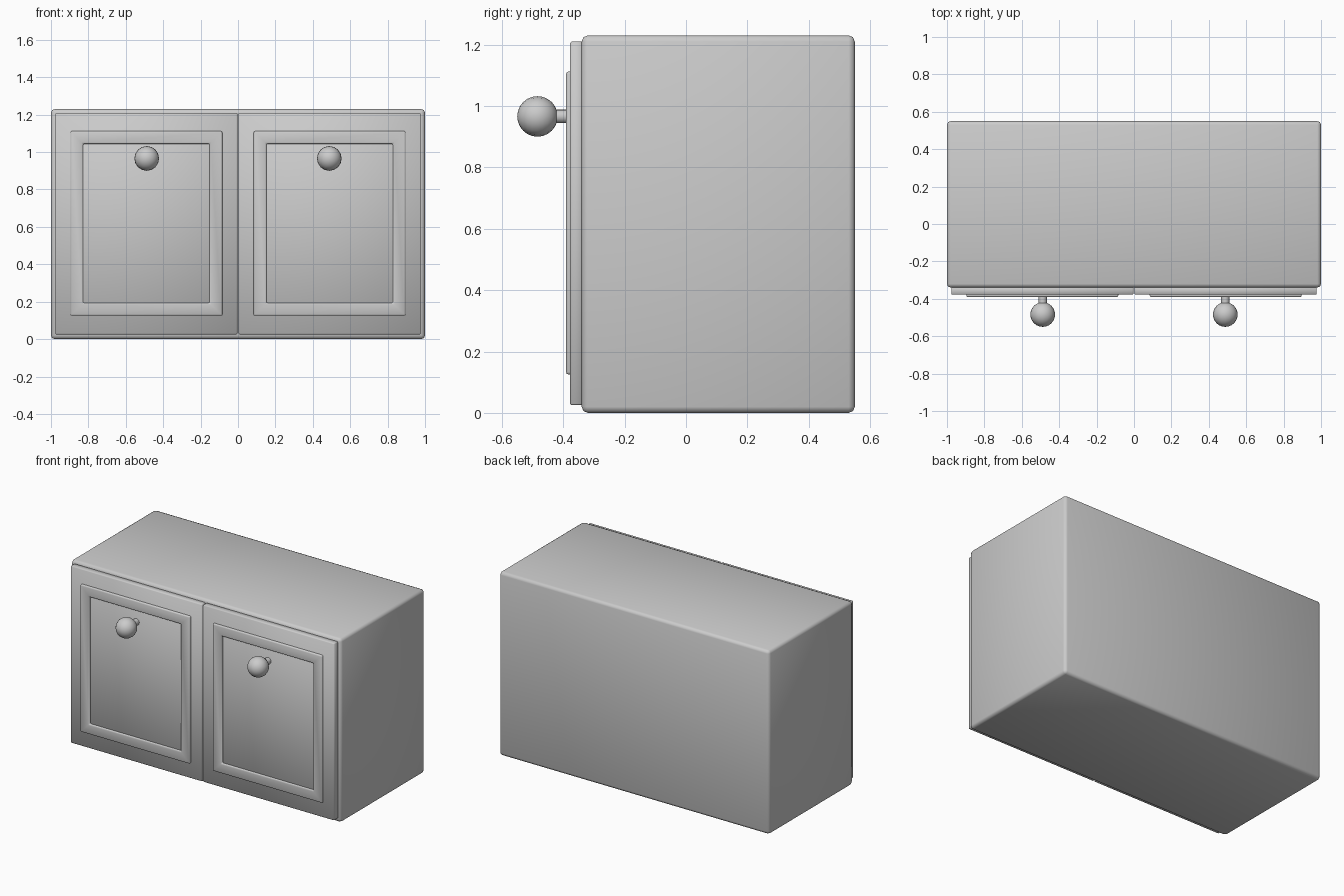
import bpy
import bmesh
import math
from mathutils import Matrix

cube = bpy.data.objects.get("Cube")
if cube:
    bpy.data.objects.remove(cube, do_unlink=True)

grey = bpy.data.materials.new("plain grey")
grey.use_nodes = True
GREY = (0.6, 0.6, 0.6, 1)
grey.diffuse_color = GREY
grey.node_tree.nodes["Principled BSDF"].inputs["Base Color"].default_value = GREY


def finish(name, bm, bevel=0, segments=1, angle=60):
    """Turn a bmesh into a smooth-shaded object with bevelled edges."""
    bmesh.ops.recalc_face_normals(bm, faces=bm.faces)
    mesh = bpy.data.meshes.new(name)
    bm.to_mesh(mesh)
    bm.free()
    mesh.materials.append(grey)
    obj = bpy.data.objects.new(name, mesh)
    bpy.context.collection.objects.link(obj)
    bpy.ops.object.select_all(action="DESELECT")
    obj.select_set(True)
    bpy.context.view_layer.objects.active = obj
    if bevel:
        mod = obj.modifiers.new("Bevel", "BEVEL")
        mod.width = bevel
        mod.segments = segments
        bpy.ops.object.modifier_apply(modifier=mod.name)
    bpy.ops.object.shade_smooth_by_angle(angle=math.radians(angle))
    return obj


def box(name, x, y, z, bevel, segments=1):
    bm = bmesh.new()
    size = [b - a for a, b in (x, y, z)]
    mid = [(a + b) / 2 for a, b in (x, y, z)]
    bmesh.ops.create_cube(bm, size=1, matrix=Matrix.Translation(mid) @ Matrix.Diagonal((*size, 1)))
    return finish(name, bm, bevel, segments)


def frame(name, x, z, width, y_front, y_back, bevel):
    """Raised rectangular moulding, open in the middle."""
    bm = bmesh.new()

    def ring(y, inset):
        x0, x1, z0, z1 = x[0] + inset, x[1] - inset, z[0] + inset, z[1] - inset
        return [bm.verts.new((px, y, pz)) for px, pz in ((x0, z0), (x1, z0), (x1, z1), (x0, z1))]

    rings = [ring(y_front, 0), ring(y_front, width), ring(y_back, width), ring(y_back, 0)]
    for r in range(4):
        a, b = rings[r], rings[(r + 1) % 4]
        for i in range(4):
            j = (i + 1) % 4
            bm.faces.new((a[i], a[j], b[j], b[i]))
    return finish(name, bm, bevel, 2)


def along_y(x, y, z):
    return Matrix.Translation((x, y, z)) @ Matrix.Rotation(math.pi / 2, 4, "X")


# Cabinet body
box("cabinet_body", (-1, 1), (-0.34, 0.55), (0, 1.23), 0.02, 2)

# Doors with moulding and round knobs
for side, s in (("left", 1), ("right", -1)):
    def span(a, b):
        return tuple(sorted((s * a, s * b)))

    box(side + "_door", span(0.003, 0.977), (-0.378, -0.335), (0.025, 1.21), 0.005)
    frame(side + "_door_moulding", span(0.084, 0.896), (0.125, 1.112), 0.068, -0.391, -0.37, 0.008)

    bm = bmesh.new()
    bmesh.ops.create_cone(bm, cap_ends=True, segments=16, radius1=0.022, radius2=0.022,
                          depth=0.09, matrix=along_y(s * 0.488, -0.415, 0.966))
    finish(side + "_knob_stem", bm)

    bm = bmesh.new()
    bmesh.ops.create_uvsphere(bm, u_segments=16, v_segments=12, radius=0.066,
                              matrix=along_y(s * 0.488, -0.484, 0.966))
    finish(side + "_knob", bm)
